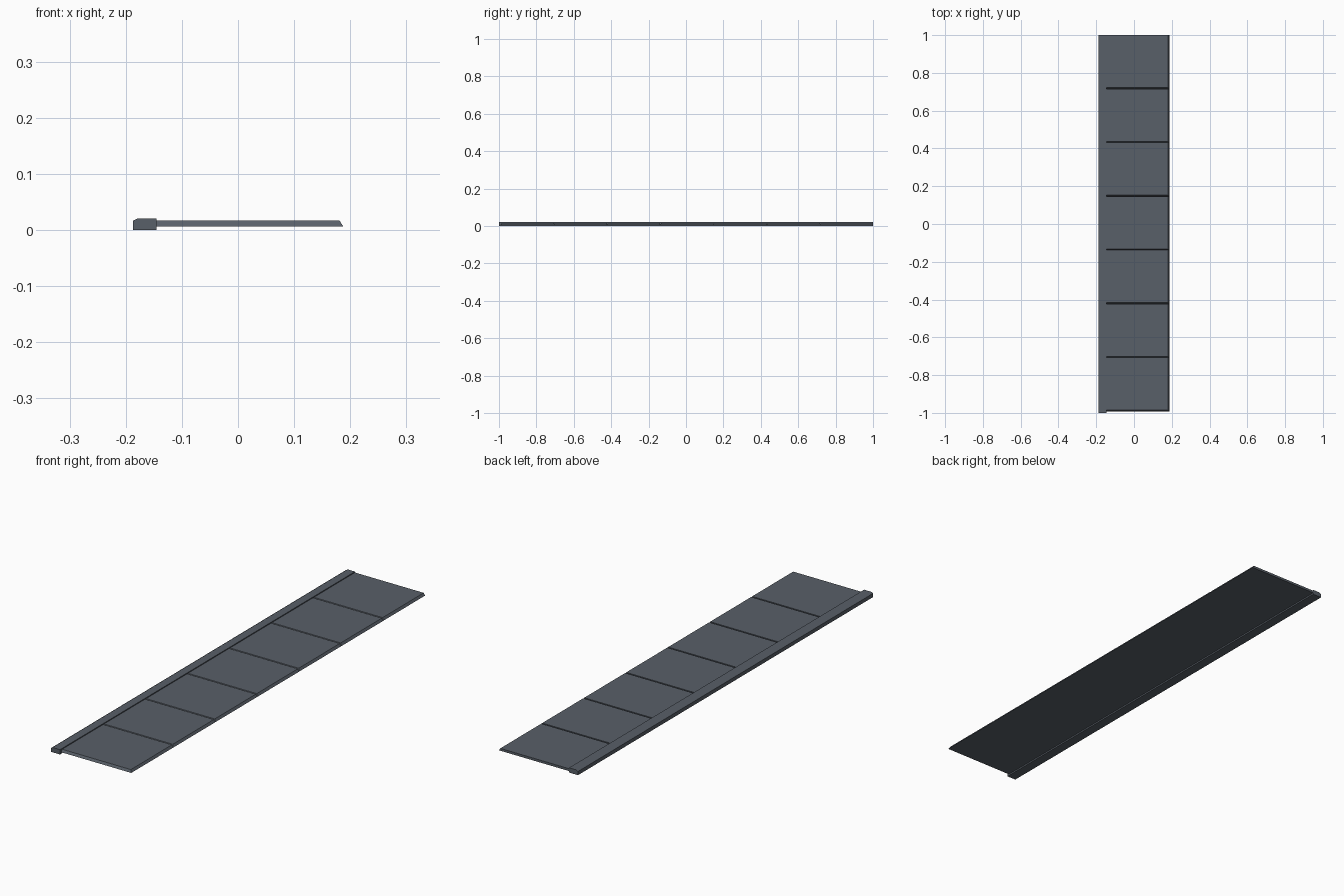
import bpy, bmesh

if "Cube" in bpy.data.objects:
    bpy.data.objects.remove(bpy.data.objects["Cube"])

slate = bpy.data.materials.new("slate_grey")
slate.diffuse_color = (0.098, 0.115, 0.138, 1)
slate.use_nodes = True
slate.node_tree.nodes["Principled BSDF"].inputs["Base Color"].default_value = slate.diffuse_color


def finish(name, bm):
    bmesh.ops.recalc_face_normals(bm, faces=bm.faces)
    mesh = bpy.data.meshes.new(name)
    bm.to_mesh(mesh)
    bm.free()
    mesh.materials.append(slate)
    obj = bpy.data.objects.new(name, mesh)
    bpy.context.collection.objects.link(obj)
    return obj


# Raised rail: profile with a chamfered outer corner, extruded along y
bm = bmesh.new()
profile = [(-0.1875, 0), (-0.145, 0), (-0.145, 0.0205), (-0.179, 0.0205), (-0.1875, 0.016)]
face = bm.faces.new([bm.verts.new((x, -1, z)) for x, z in profile])
ext = bmesh.ops.extrude_face_region(bm, geom=[face])
bmesh.ops.translate(bm, vec=(0, 2, 0),
                    verts=[v for v in ext["geom"] if isinstance(v, bmesh.types.BMVert)])
finish("rail", bm)

# Row of seven slabs, sloped on the front and right edges
COUNT, PITCH, SLOPE = 7, 0.2845, 0.0065
LEFT, RIGHT, BOTTOM, TOP = -0.146, 0.1875, 0.0063, 0.0165
bm = bmesh.new()
bmesh.ops.create_cube(bm, size=1)
for v in bm.verts:
    top, right, front = v.co.z > 0, v.co.x > 0, v.co.y < 0
    inset = SLOPE if top else 0
    v.co = (RIGHT - inset if right else LEFT,
            1 - PITCH + inset if front else 1,
            TOP if top else BOTTOM)
slabs = finish("slabs", bm)
array = slabs.modifiers.new("repeat", 'ARRAY')
array.count = COUNT
array.use_relative_offset = False
array.use_constant_offset = True
array.constant_offset_displace = (0, -PITCH, 0)
